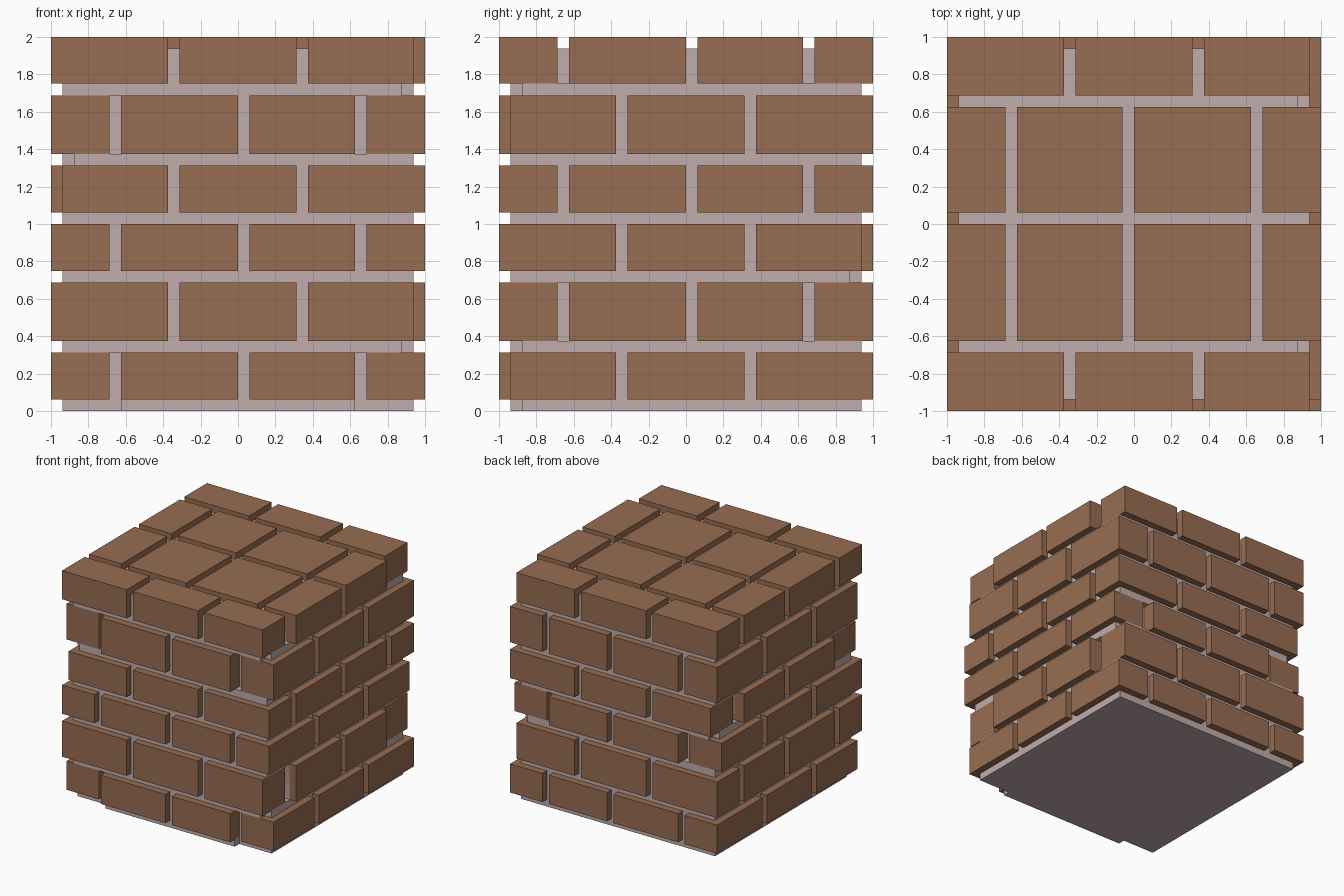
import bpy
import bmesh

cube = bpy.data.objects.get("Cube")
if cube:
    bpy.data.objects.remove(cube, do_unlink=True)

U = 1 / 16  # every size sits on a sixteenth grid


def make_material(name, rgb):
    mat = bpy.data.materials.new(name)
    mat.use_nodes = True
    color = (*rgb, 1)
    mat.diffuse_color = color
    bsdf = mat.node_tree.nodes["Principled BSDF"]
    bsdf.inputs["Base Color"].default_value = color
    bsdf.inputs["Roughness"].default_value = 0.9
    return mat


BRICK = make_material("brick_brown", (0.314, 0.153, 0.084))
MORTAR = make_material("mortar_pale", (0.527, 0.413, 0.407))


def add_prism(bm, outline, z0, z1):
    """Extrude a flat outline from z0 to z1."""
    base = bm.faces.new([bm.verts.new((x * U, y * U, z0 * U)) for x, y in outline])
    new = bmesh.ops.extrude_face_region(bm, geom=[base])["geom"]
    top = [v for v in new if isinstance(v, bmesh.types.BMVert)]
    bmesh.ops.translate(bm, verts=top, vec=(0, 0, (z1 - z0) * U))


def finish(bm, name, mat):
    bmesh.ops.recalc_face_normals(bm, faces=bm.faces)
    mesh = bpy.data.meshes.new(name)
    bm.to_mesh(mesh)
    bm.free()
    mesh.materials.append(mat)
    obj = bpy.data.objects.new(name, mesh)
    bpy.context.collection.objects.link(obj)


def orient(points, axis):
    """Points are (along, across); place the along direction on x or y."""
    return [(a, c) if axis == "x" else (c, a) for a, c in points]


def rect(a0, a1, c0, c1):
    return [(a0, c0), (a1, c0), (a1, c1), (a0, c1)]


# Each course: brick bottom, brick top, mortar bottom, mortar top,
# direction of the long walls, and the end (-1 or 1) set back by one unit
COURSES = [
    (1, 5, 0, 6, "y", -1),
    (6, 11, 5, 12, "x", 1),
    (12, 16, 11, 17, "y", 1),
    (17, 21, 16, 22, "x", -1),
    (22, 27, 21, 28, "y", -1),
    (28, 32, 27, 31, "x", 1),
]
SHORT_RUN = [(-10, 0), (1, 10)]

for n, (z0, z1, m0, m1, axis, end) in enumerate(COURSES, 1):
    start, stop = (-15, 16) if end < 0 else (-16, 15)
    bm = bmesh.new()
    for c0, c1 in ((-16, -11), (11, 16)):
        # Long walls that own the corners
        for a0, a1 in ((start, -6), (-5, 5), (6, stop)):
            add_prism(bm, orient(rect(a0, a1, c0, c1), axis), z0, z1)
        # Short walls fitted between them
        for s0, s1 in SHORT_RUN:
            add_prism(bm, orient(rect(c0, c1, s0, s1), axis), z0, z1)
    finish(bm, f"brick_course_{n}", BRICK)

    # Mortar core, with its two corners notched at the set-back end
    bm = bmesh.new()
    e = end
    core = [(-15 * e, -15), (14 * e, -15), (14 * e, -10), (15 * e, -10),
            (15 * e, 10), (14 * e, 10), (14 * e, 15), (-15 * e, 15)]
    add_prism(bm, orient(core, axis), m0, m1)
    finish(bm, f"mortar_course_{n}", MORTAR)

# Paving bricks in the middle of the top
bm = bmesh.new()
for x0, x1 in ((-10, -1), (0, 10)):
    for y0, y1 in SHORT_RUN:
        add_prism(bm, rect(x0, x1, y0, y1), 28, 32)
finish(bm, "top_bricks", BRICK)
